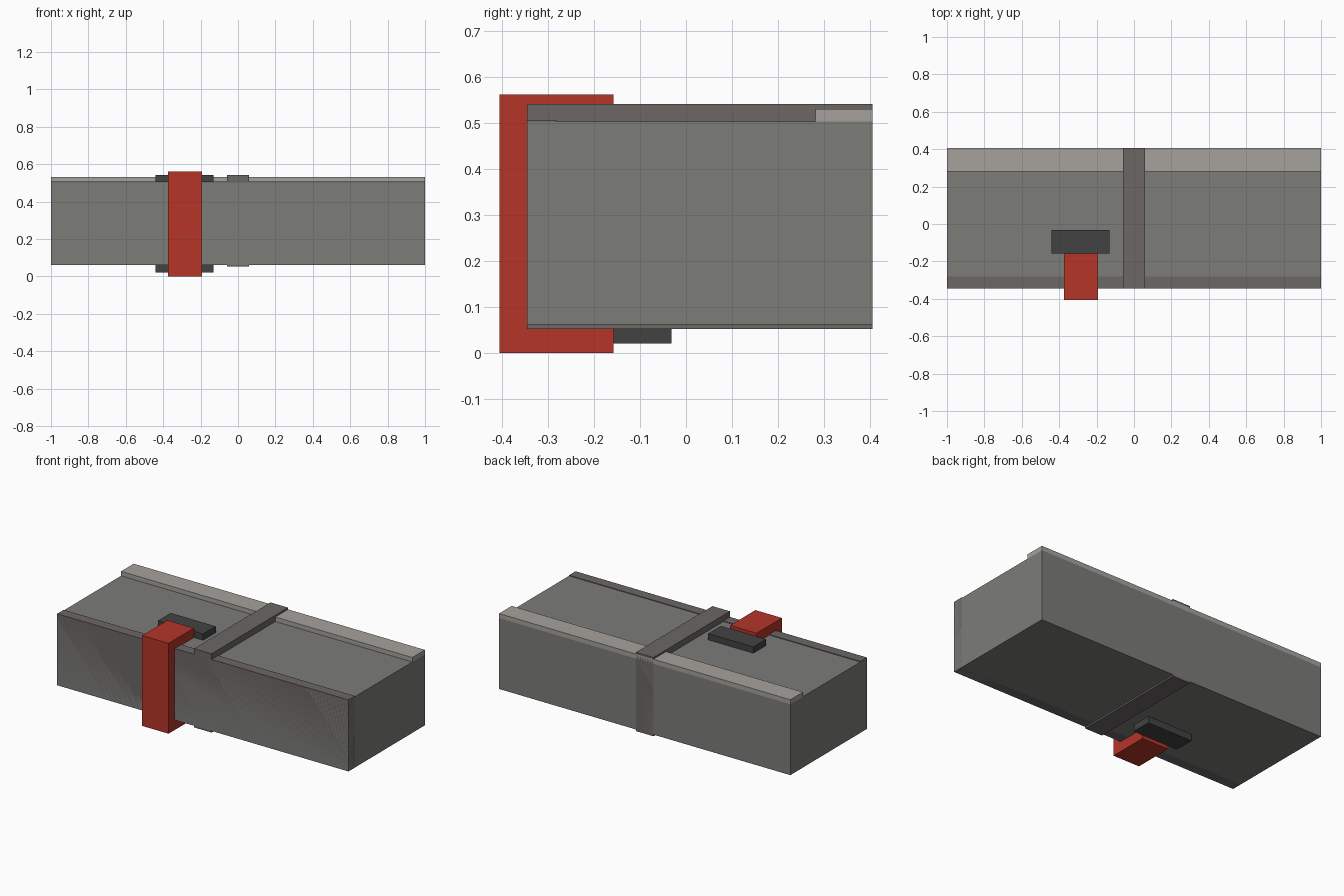
import bpy, bmesh

if "Cube" in bpy.data.objects:
    bpy.data.objects.remove(bpy.data.objects["Cube"])


def material(name, rgb):
    m = bpy.data.materials.new(name)
    m.diffuse_color = (*rgb, 1)
    m.use_nodes = True
    m.node_tree.nodes["Principled BSDF"].inputs["Base Color"].default_value = m.diffuse_color
    return m


red = material("red", (0.46, 0.035, 0.022))
dark = material("dark_grey", (0.055, 0.055, 0.055))
grey = material("grey", (0.2, 0.2, 0.19))
brown = material("brown_grey", (0.15, 0.135, 0.13))
light = material("light_grey", (0.38, 0.36, 0.34))


def finish(name, bm, mat):
    bmesh.ops.recalc_face_normals(bm, faces=bm.faces)
    mesh = bpy.data.meshes.new(name)
    bm.to_mesh(mesh)
    bm.free()
    mesh.materials.append(mat)
    ob = bpy.data.objects.new(name, mesh)
    bpy.context.collection.objects.link(ob)
    return ob


def box(name, x, y, z, mat):
    bm = bmesh.new()
    bmesh.ops.create_cube(bm, size=1)
    for v in bm.verts:
        v.co = [r[0] if c < 0 else r[1] for c, r in zip(v.co, (x, y, z))]
    return finish(name, bm, mat)


def extrude_x(name, profile, x0, x1, mat):
    bm = bmesh.new()
    face = bm.faces.new([bm.verts.new((x0, y, z)) for y, z in profile])
    new = bmesh.ops.extrude_face_region(bm, geom=[face])["geom"]
    bmesh.ops.translate(bm, vec=(x1 - x0, 0, 0),
                        verts=[g for g in new if isinstance(g, bmesh.types.BMVert)])
    return finish(name, bm, mat)


FRONT, BACK = -0.345, 0.405

# Main block with front facing and raised back rail
box("body", (-1, 1), (FRONT, BACK), (0.062, 0.502), grey)
box("front_facing", (-1, 1), (FRONT, -0.281), (0.062, 0.506), brown)
box("back_rail", (-1, 1), (0.281, BACK), (0.502, 0.53), light)

# Band around the middle
box("middle_band", (-0.06, 0.06), (FRONT, BACK), (0.052, 0.541), brown)

# C-shaped clamp gripping the front edge
clamp = [(-0.405, 0), (-0.157, 0), (-0.157, 0.062), (FRONT, 0.062),
         (FRONT, 0.502), (-0.157, 0.502), (-0.157, 0.561), (-0.405, 0.561)]
extrude_x("clamp", clamp, -0.375, -0.193, red)

# Pads at the clamp tips
for name, z in (("upper_pad", (0.502, 0.541)), ("lower_pad", (0.021, 0.062))):
    box(name, (-0.44, -0.13), (-0.157, -0.032), z, dark)
